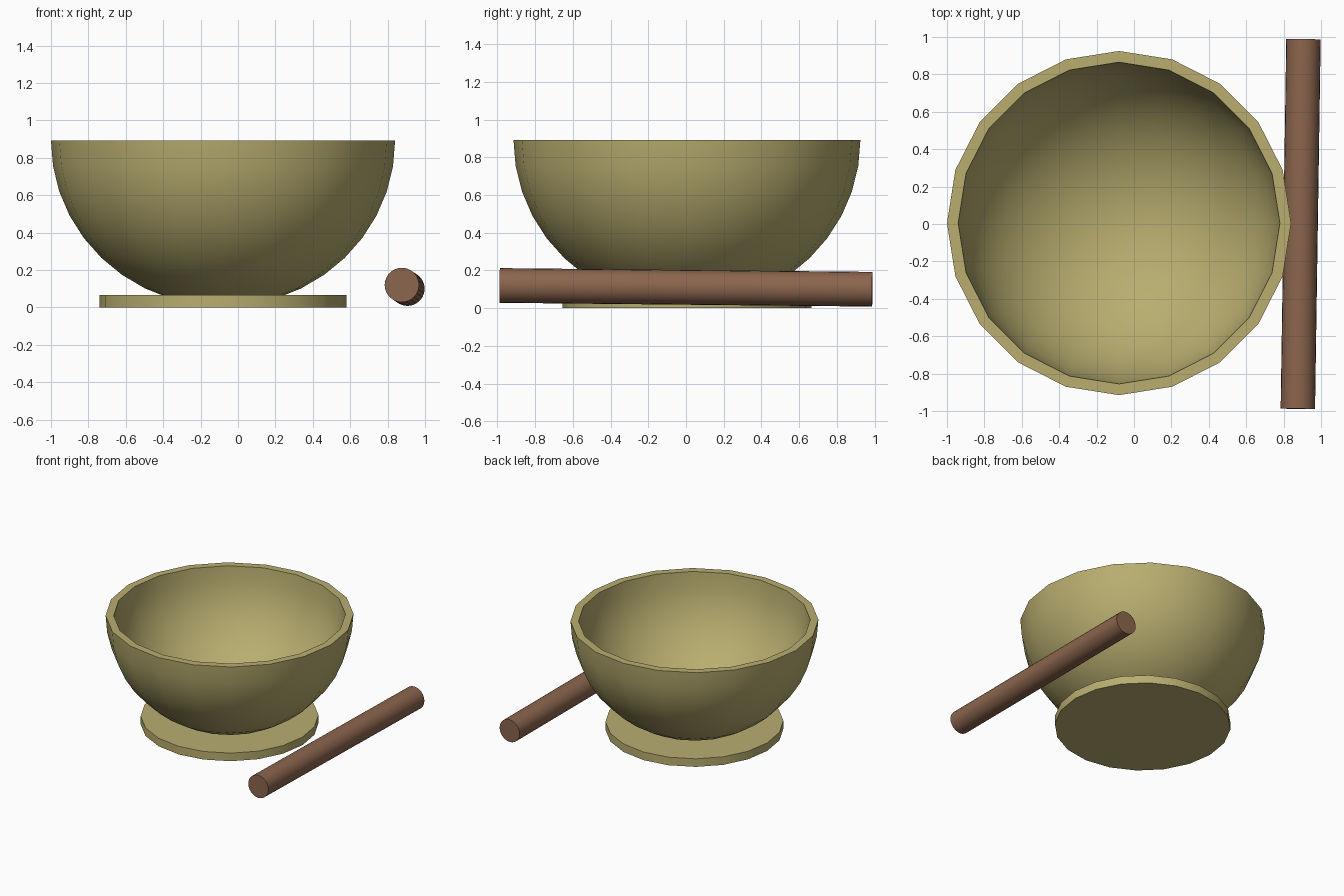
import bpy, math
from mathutils import Vector

if "Cube" in bpy.data.objects:
    bpy.data.objects.remove(bpy.data.objects["Cube"])

SIDES = 20
CENTRE = (-0.08, 0.005, 0)


def material(name, colour):
    m = bpy.data.materials.new(name)
    m.diffuse_color = colour
    m.use_nodes = True
    m.node_tree.nodes["Principled BSDF"].inputs["Base Color"].default_value = m.diffuse_color
    return m


def finish(obj, name, mat):
    obj.name = name
    obj.data.materials.append(mat)
    bpy.ops.object.select_all(action='DESELECT')
    obj.select_set(True)
    bpy.context.view_layer.objects.active = obj
    bpy.ops.object.shade_smooth_by_angle(angle=math.radians(35))


def lathe(name, profile, mat):
    """Spin (radius, z) points about z; the first and last lie on the axis."""
    rings = profile[1:-1]
    verts = [(0, 0, profile[0][1]), (0, 0, profile[-1][1])]
    for r, z in rings:
        for i in range(SIDES):
            a = 2 * math.pi * i / SIDES
            verts.append((r * math.cos(a), r * math.sin(a), z))

    def at(k, i):
        return 2 + k * SIDES + i % SIDES

    faces = []
    last = len(rings) - 1
    for i in range(SIDES):
        faces.append((0, at(0, i + 1), at(0, i)))
        faces.append((1, at(last, i), at(last, i + 1)))
        for k in range(last):
            faces.append((at(k, i), at(k, i + 1), at(k + 1, i + 1), at(k + 1, i)))
    mesh = bpy.data.meshes.new(name)
    mesh.from_pydata(verts, [], faces)
    obj = bpy.data.objects.new(name, mesh)
    obj.location = CENTRE
    bpy.context.collection.objects.link(obj)
    finish(obj, name, mat)


stone = material("olive_stone", (0.48, 0.42, 0.16, 1))
wood = material("brown_wood", (0.26, 0.13, 0.075, 1))

# Bowl: outer hemisphere up to the rim, then the inner one back down
RIM = 0.892
STEPS = 10


def arc(radius, depth):
    angles = [math.pi / 2 * k / STEPS for k in range(STEPS + 1)]
    return [(radius * math.sin(a), RIM - depth * math.cos(a)) for a in angles]


lathe("bowl", arc(0.92, 0.887) + arc(0.86, 0.82)[::-1], stone)

# Foot: flat disc under the bowl
bpy.ops.mesh.primitive_cylinder_add(vertices=SIDES, radius=0.66, depth=0.066,
                                    location=(CENTRE[0], CENTRE[1], 0.033),
                                    rotation=(0, 0, math.pi / 2))
finish(bpy.context.object, "foot", stone)

# Pestle: slightly tilted rod beside the bowl
start, end = Vector((0.876, -0.988, 0.12)), Vector((0.906, 0.988, 0.1))
axis = end - start
bpy.ops.mesh.primitive_cylinder_add(vertices=24, radius=0.092, depth=axis.length,
                                    location=(start + end) / 2,
                                    rotation=axis.to_track_quat('Z', 'Y').to_euler())
finish(bpy.context.object, "pestle", wood)
